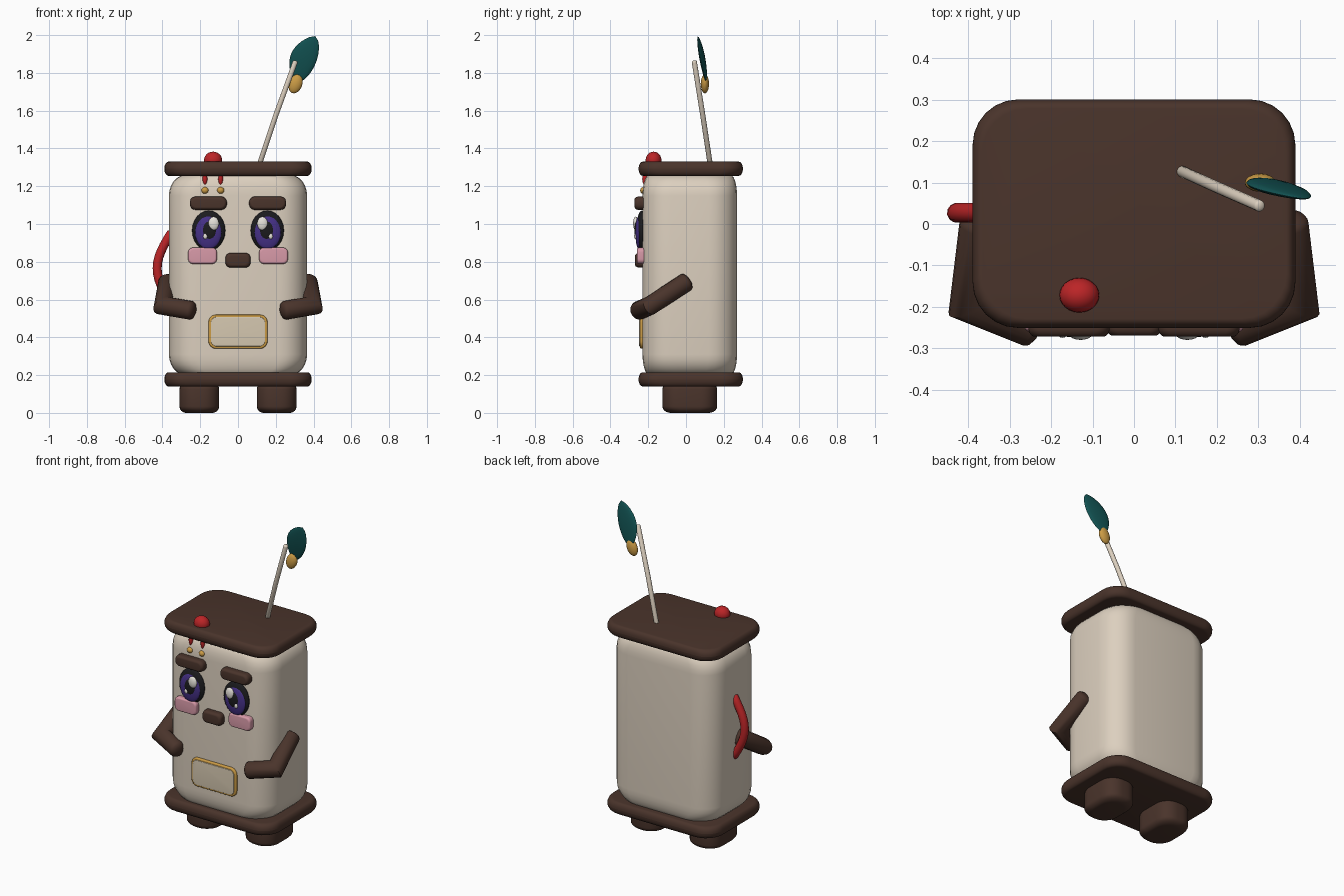
import bpy, math
from mathutils import Vector, Matrix

if "Cube" in bpy.data.objects:
    bpy.data.objects.remove(bpy.data.objects["Cube"])

COLOURS = {
    "cream": (0.72, 0.63, 0.52), "brown": (0.068, 0.034, 0.024), "red": (0.50, 0.018, 0.02),
    "pink": (0.68, 0.32, 0.39), "teal": (0.006, 0.085, 0.085), "gold": (0.60, 0.33, 0.06),
    "purple": (0.06, 0.03, 0.24), "black": (0.011, 0.011, 0.013), "white": (0.83, 0.80, 0.74),
    "tan": (0.66, 0.57, 0.43),
}
MATS = {}
for key, rgb in COLOURS.items():
    MATS[key] = bpy.data.materials.new(key)
    MATS[key].diffuse_color = (*rgb, 1)


def skin_rings(name, rings, mat):
    """Skin a list of equal-length point rings and cap both ends."""
    n = len(rings[0])
    verts = [p for ring in rings for p in ring]
    faces = [(i * n + j, i * n + (j + 1) % n, (i + 1) * n + (j + 1) % n, (i + 1) * n + j)
             for i in range(len(rings) - 1) for j in range(n)]
    last = (len(rings) - 1) * n
    faces += [tuple(reversed(range(n))), tuple(range(last, last + n))]
    mesh = bpy.data.meshes.new(name)
    mesh.from_pydata(verts, [], faces)
    mesh.materials.append(MATS[mat])
    obj = bpy.data.objects.new(name, mesh)
    bpy.context.collection.objects.link(obj)
    return obj


def rounded_rect(hx, hy, r, z, steps=7):
    r = min(r, hx, hy)
    pts = []
    for q, (sx, sy) in enumerate([(1, 1), (-1, 1), (-1, -1), (1, -1)]):
        for k in range(steps):
            a = (q + k / (steps - 1)) * math.pi / 2
            pts.append(Vector((sx * (hx - r * 0.999) + r * math.cos(a),
                               sy * (hy - r * 0.999) + r * math.sin(a), z)))
    return pts


def pad(name, mat, loc, hx, hy, h, r, edge, front=False):
    """Rounded slab of height h; edge = (x inset, y inset, rounding height).
    With front=True it lies on the front, growing towards -y."""
    ex, ey, ez = edge
    prof = [(ez * (1 - math.cos(a)), 1 - math.sin(a))
            for a in [i * math.pi / 12 for i in range(7)]]
    prof += [(h - z, s) for z, s in reversed(prof)]
    rings = [rounded_rect(hx - ex * s, hy - ey * s, r, z) for z, s in prof]
    obj = skin_rings(name, rings, mat)
    turn = Matrix.Rotation(math.pi / 2, 4, 'X') if front else Matrix()
    obj.data.transform(Matrix.Translation(loc) @ turn)
    return obj


def ball(name, mat, loc, scale, tilt=0, seg=24):
    bpy.ops.mesh.primitive_uv_sphere_add(segments=seg, ring_count=seg // 2, location=loc,
                                         rotation=(0, tilt, 0))
    obj = bpy.context.object
    obj.name, obj.scale = name, scale
    obj.data.materials.append(MATS[mat])
    return obj


def tube(name, mat, path, r, sides=16):
    """Mitred tube with domed ends."""
    path = [Vector(p) for p in path]
    d0, d1 = (path[1] - path[0]).normalized(), (path[-1] - path[-2]).normalized()
    dome = [(0.0, 1.0), (0.25, 0.87), (0.43, 0.5), (0.48, 0.1)]
    pts = [path[0] - d0 * r * t for t, _ in reversed(dome)] + path[1:-1] \
        + [path[-1] + d1 * r * t for t, _ in dome]
    size = [s for _, s in reversed(dome)] + [1] * (len(path) - 2) + [s for _, s in dome]
    u = d0.orthogonal().normalized()
    v = d0.cross(u)
    offs = [(u * math.cos(a) + v * math.sin(a)) * r
            for a in [2 * math.pi * k / sides for k in range(sides)]]
    rings = []
    for i, p in enumerate(pts):
        if i:
            d = (p - pts[i - 1]).normalized()
            nxt = (pts[i + 1] - p).normalized() if i + 1 < len(pts) else d
            nrm = (d + nxt).normalized()
            # slide the ring along the segment onto the mitre plane
            offs = [o - d * (o.dot(nrm) / d.dot(nrm)) for o in offs]
        rings.append([p + o * size[i] for o in offs])
    return skin_rings(name, rings, mat)


# Body and the two end plates
pad("body", "cream", (0, 0.02, 0.20), 0.366, 0.25, 1.06, 0.15, (0.09, 0.035, 0.11))
for name, z in (("bottom_plate", 0.14), ("top_plate", 1.255)):
    pad(name, "brown", (0, 0.025, z), 0.39, 0.276, 0.075, 0.11, (0.022, 0.022, 0.0375))

# Belly panel with a gold rim
pad("belly_rim", "gold", (0, -0.22, 0.43), 0.156, 0.09, 0.024, 0.04, (0.006, 0.006, 0.008), True)
pad("belly_panel", "tan", (0, -0.23, 0.43), 0.144, 0.078, 0.018, 0.032, (0.003, 0.003, 0.003), True)

# Nose
pad("nose", "brown", (0, -0.21, 0.808), 0.066, 0.038, 0.06, 0.025, (0.015, 0.015, 0.02), True)

# Paired parts
for side, s in (("left", -1), ("right", 1)):
    pad(side + "_foot", "brown", (s * 0.205, 0.02, 0), 0.105, 0.145, 0.16, 0.085,
        (0.035, 0.045, 0.035))
    pad(side + "_brow", "brown", (s * 0.157, -0.21, 1.11), 0.098, 0.035, 0.062, 0.03,
        (0.015, 0.015, 0.02), True)
    pad(side + "_cheek", "pink", (s * 0.188, -0.215, 0.832), 0.076, 0.043, 0.045, 0.025,
        (0.01, 0.01, 0.012), True)
    # eye layers, back to front
    ball(side + "_eye_rim", "black", (s * 0.155, -0.235, 0.965), (0.088, 0.027, 0.106))
    ball(side + "_iris", "purple", (s * 0.157, -0.25, 0.955), (0.07, 0.018, 0.087))
    ball(side + "_pupil", "black", (s * 0.152, -0.260, 0.965), (0.038, 0.013, 0.05))
    ball(side + "_eye_glint", "white", (s * 0.129, -0.266, 1.003), (0.028, 0.014, 0.036))
    ball(side + "_eye_spark", "white", (s * 0.173, -0.265, 0.935), (0.012, 0.01, 0.016), seg=12)
    tube(side + "_arm", "brown",
         [(s * 0.372, 0.0, 0.692), (s * 0.395, -0.19, 0.568), (s * 0.25, -0.248, 0.543)], 0.05)

# Side handle
tube("side_handle", "red",
     [(-0.355 - 0.073 * math.sin(math.pi * t / 12), 0.027, 0.58 + 0.37 * t / 12)
      for t in range(13)], 0.024, 12)

# Lid button and hanging drops
ball("lid_button", "red", (-0.132, -0.172, 1.338), (0.048, 0.042, 0.045))
for i, x in enumerate((-0.175, -0.092)):
    ball(f"drop_stem_{i}", "red", (x, -0.218, 1.238), (0.013, 0.014, 0.032), seg=12)
    ball(f"drop_bead_{i}", "gold", (x, -0.225, 1.178), (0.02, 0.018, 0.018), seg=12)

# Straw
tube("straw", "cream", [(0.105, 0.132, 1.29), (0.2, 0.089, 1.575), (0.303, 0.044, 1.858)], 0.014, 12)

# Leaf: flat elliptical rings along a gently bowed spine
along, across = Vector((0.34, -0.18, 0.93)), Vector((0.93, -0.07, -0.34))
thick = along.cross(across).normalized()
rings = []
for i in range(17):
    t = i / 16
    w = max(math.sin(math.pi * t), 0.0) ** 0.62 + 0.004
    c = Vector((0.31, 0.11, 1.748)) + along * 0.268 * t + across * (0.008 * t - 0.014 * math.sin(math.pi * t))
    rings.append([c + across * 0.070 * w * math.cos(a) + thick * 0.013 * w * math.sin(a)
                  for a in [2 * math.pi * k / 16 for k in range(16)]])
skin_rings("leaf", rings, "teal")
ball("leaf_bud", "gold", (0.305, 0.1, 1.742), (0.035, 0.022, 0.052), tilt=0.35)

# Smooth shading with sharp edges kept
bpy.ops.object.select_all(action='SELECT')
bpy.context.view_layer.objects.active = bpy.data.objects["body"]
bpy.ops.object.shade_smooth_by_angle(angle=math.radians(40))

for m in bpy.data.materials:
    if m.users and not m.is_grease_pencil:
        m.use_nodes = True
        m.node_tree.nodes["Principled BSDF"].inputs["Base Color"].default_value = m.diffuse_color
